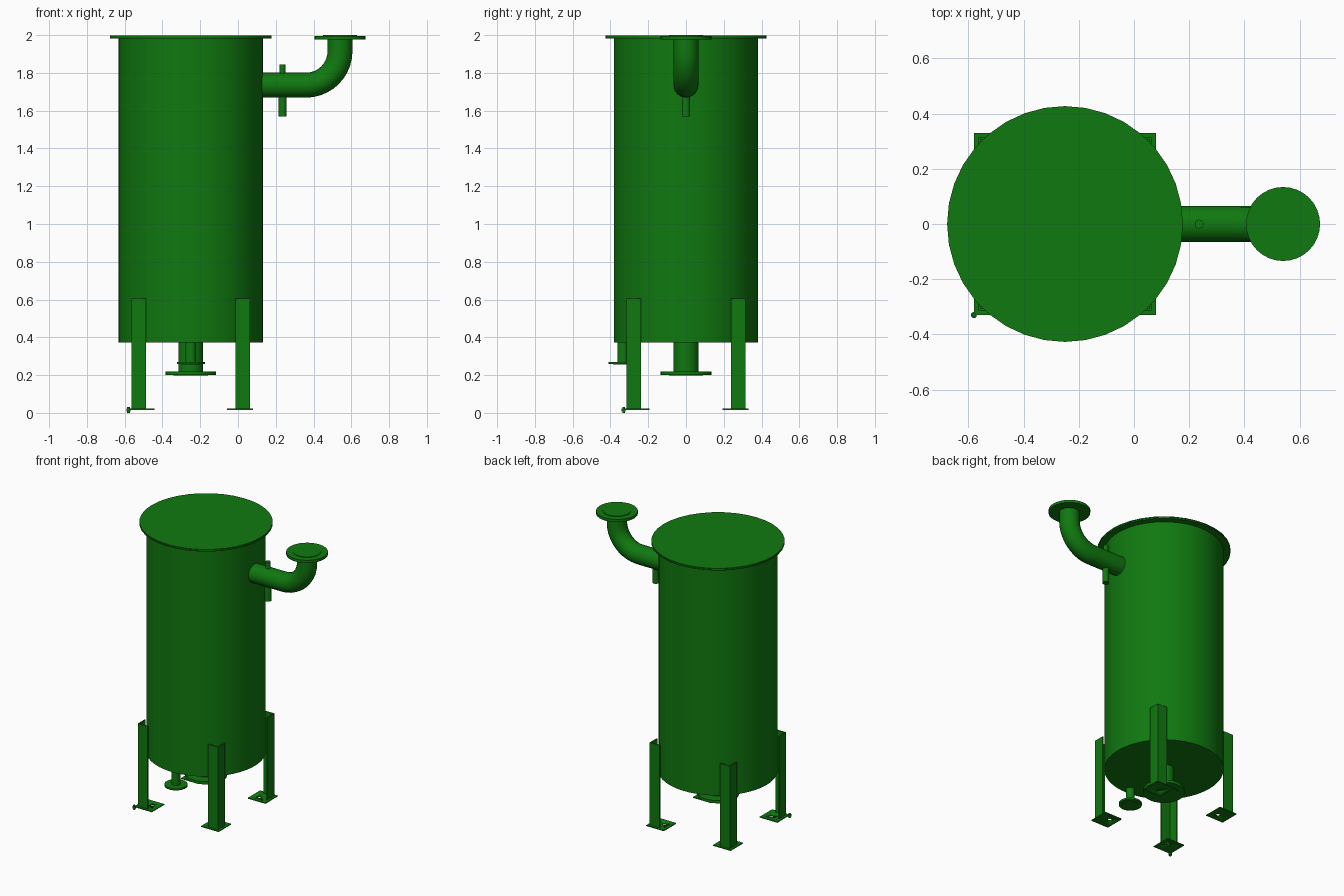
import bpy, bmesh, math
from mathutils import Matrix, Vector

cube = bpy.data.objects.get("Cube")
if cube:
    bpy.data.objects.remove(cube, do_unlink=True)

green = bpy.data.materials.new("green paint")
green.use_nodes = True
COLOUR = (0.005, 0.19, 0.005, 1)
green.diffuse_color = COLOUR
green.node_tree.nodes["Principled BSDF"].inputs["Base Color"].default_value = COLOUR


def finish(obj):
    obj.data.materials.append(green)
    bpy.ops.object.select_all(action="DESELECT")
    obj.select_set(True)
    bpy.context.view_layer.objects.active = obj
    bpy.ops.object.shade_smooth_by_angle(angle=math.radians(35))
    return obj


def from_bmesh(name, bm):
    bmesh.ops.recalc_face_normals(bm, faces=bm.faces)
    mesh = bpy.data.meshes.new(name)
    bm.to_mesh(mesh)
    bm.free()
    obj = bpy.data.objects.new(name, mesh)
    bpy.context.collection.objects.link(obj)
    return finish(obj)


def add_disc(bm, x, y, z0, z1, radius, sides=32):
    place = Matrix.Translation((x, y, (z0 + z1) / 2))
    bmesh.ops.create_cone(bm, cap_ends=True, segments=sides, radius1=radius,
                          radius2=radius, depth=z1 - z0, matrix=place)


def cylinder(name, x, y, z0, z1, radius, sides=32):
    bm = bmesh.new()
    add_disc(bm, x, y, z0, z1, radius, sides)
    return from_bmesh(name, bm)


def flange(name, x, y, z0, z1, radius, face):
    """Flange disc with a raised face; a negative face points down."""
    bm = bmesh.new()
    add_disc(bm, x, y, z0, z1, radius)
    if face > 0:
        add_disc(bm, x, y, z1, z1 + face, radius * 0.68)
    else:
        add_disc(bm, x, y, z0 + face, z0, radius * 0.68)
    return from_bmesh(name, bm)


def prism(name, outline, z0, z1):
    bm = bmesh.new()
    face = bm.faces.new([bm.verts.new((x, y, z0)) for x, y in outline])
    top = bmesh.ops.extrude_face_region(bm, geom=[face])["geom"]
    bmesh.ops.translate(bm, vec=(0, 0, z1 - z0),
                        verts=[v for v in top if isinstance(v, bmesh.types.BMVert)])
    return from_bmesh(name, bm)


# Tank, rim flange and lid
CX = -0.25
cylinder("tank_body", CX, 0, 0.372, 1.991, 0.382, 64)
cylinder("rim_flange", CX, 0, 1.983, 1.989, 0.427, 36)
cylinder("tank_lid", CX, 0, 1.991, 1.998, 0.427, 36)

# Bottom outlet and front drain
cylinder("outlet_pipe", CX, 0, 0.21, 0.38, 0.066)
flange("outlet_flange", CX, 0, 0.201, 0.22, 0.134, -0.004)
cylinder("drain_pipe", CX, -0.335, 0.262, 0.38, 0.028, 24)
flange("drain_flange", CX, -0.335, 0.258, 0.27, 0.074, -0.003)

# Side pipe with upward elbow
BEND, END_X, PIPE_Z = 0.18, 0.54, 1.735
path = [Vector((0.128, 0, PIPE_Z))]
for i in range(11):
    a = math.pi / 2 * i / 10
    path.append(Vector((END_X - BEND + BEND * math.sin(a), 0,
                        PIPE_Z + BEND - BEND * math.cos(a))))
path.append(Vector((END_X, 0, 1.985)))
curve = bpy.data.curves.new("side_pipe", "CURVE")
curve.dimensions = "3D"
curve.bevel_depth = 0.066
curve.bevel_resolution = 6
curve.use_fill_caps = True
spline = curve.splines.new("POLY")
spline.points.add(len(path) - 1)
for point, co in zip(spline.points, path):
    point.co = (*co, 1)
pipe = bpy.data.objects.new("side_pipe", curve)
bpy.context.collection.objects.link(pipe)
bpy.ops.object.select_all(action="DESELECT")
pipe.select_set(True)
bpy.context.view_layer.objects.active = pipe
bpy.ops.object.convert(target="MESH")
finish(bpy.context.view_layer.objects.active)
flange("side_pipe_flange", END_X, 0, 1.977, 1.996, 0.134, 0.004)
cylinder("upper_stub", 0.236, 0, 1.78, 1.845, 0.016, 20)
cylinder("lower_stub", 0.236, 0, 1.57, 1.69, 0.022, 20)

# Four angle-iron legs on drilled base plates
OUT, IN, T = 0.314, 0.237, 0.008
angle = [(OUT, OUT), (IN, OUT), (IN, OUT - T), (OUT - T, OUT - T),
         (OUT - T, IN), (OUT, IN)]
for sx, side in ((-1, "right"), (1, "left")):
    for sy, end in ((-1, "front"), (1, "back")):
        tag = f"{end}_{side}"
        prism(f"{tag}_leg", [(CX + sx * x, sy * y) for x, y in angle], 0.02, 0.605)
        px, py = CX + sx * 0.261, sy * 0.261
        plate = prism(f"{tag}_base_plate",
                      [(px + a * 0.069, py + b * 0.069)
                       for a, b in ((-1, -1), (1, -1), (1, 1), (-1, 1))], 0.016, 0.022)
        drill = cylinder(f"{tag}_hole_cutter", px - sx * 0.015, py - sy * 0.015,
                         0, 0.04, 0.013, 16)
        drill.hide_render = True
        drill.hide_set(True)
        cut = plate.modifiers.new("bolt_hole", "BOOLEAN")
        cut.operation = "DIFFERENCE"
        cut.object = drill
        bpy.context.view_layer.objects.active = plate
        bpy.ops.object.modifier_apply(modifier=cut.name)
        bpy.data.objects.remove(drill, do_unlink=True)

# Earthing bolt at one plate corner
bm = bmesh.new()
add_disc(bm, -0.58, -0.33, 0, 0.03, 0.007, 12)
add_disc(bm, -0.58, -0.33, 0.008, 0.022, 0.011, 12)
from_bmesh("earthing_bolt", bm)
